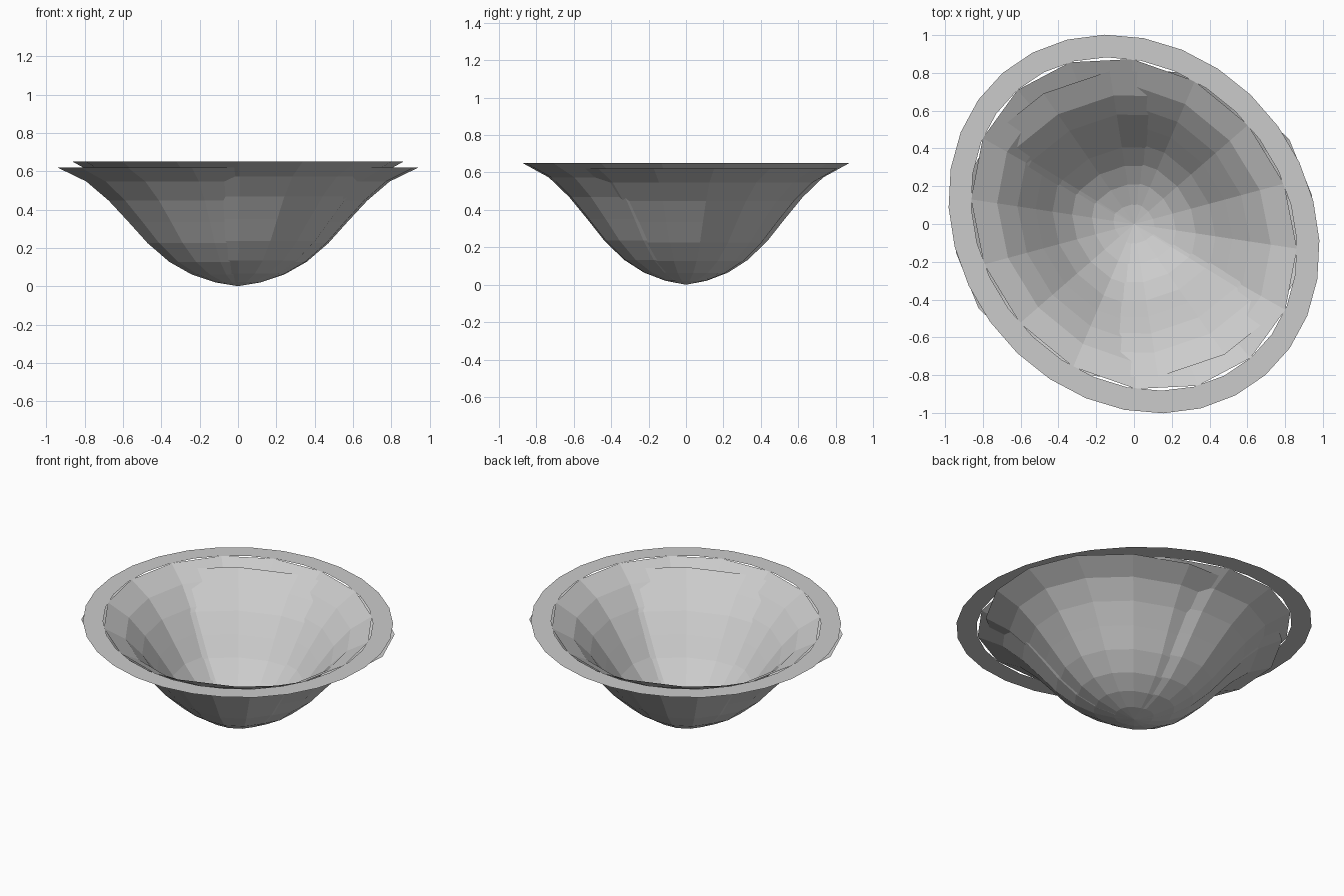
import bpy
import bmesh
import math

cube = bpy.data.objects.get("Cube")
if cube:
    bpy.data.objects.remove(cube, do_unlink=True)

grey = bpy.data.materials.new("plain grey")
grey.use_nodes = True
grey.diffuse_color = (0.6, 0.6, 0.6, 1)
grey.node_tree.nodes["Principled BSDF"].inputs["Base Color"].default_value = (0.6, 0.6, 0.6, 1)

# Bowl section as (share of radius, share of height)
PROFILE = [(0.126, 0.032), (0.258, 0.1), (0.38, 0.205), (0.5, 0.362),
           (0.605, 0.54), (0.715, 0.72), (0.84, 0.882), (1, 1)]


def ellipse(bm, major, minor, z, sides, turn):
    """Loop of vertices on an ellipse whose long axis is turned about z."""
    c, s = math.cos(turn), math.sin(turn)
    loop = []
    for i in range(sides):
        t = math.tau * i / sides
        x, y = major * math.cos(t), minor * math.sin(t)
        loop.append(bm.verts.new((x * c - y * s, x * s + y * c, z)))
    return loop


def bridge(bm, inner, outer):
    n = len(inner)
    for i in range(n):
        j = (i + 1) % n
        bm.faces.new((inner[i], outer[i], outer[j], inner[j]))


def finish(bm, name):
    mesh = bpy.data.meshes.new(name)
    bm.to_mesh(mesh)
    bm.free()
    mesh.materials.append(grey)
    obj = bpy.data.objects.new(name, mesh)
    bpy.context.collection.objects.link(obj)
    return obj


def bowl(name, major, minor, height, turn, sides=16):
    bm = bmesh.new()
    loops = [ellipse(bm, major * r, minor * r, height * z, sides, turn)
             for r, z in PROFILE]
    pole = bm.verts.new((0, 0, 0))
    for i in range(sides):
        bm.faces.new((pole, loops[0][i], loops[0][(i + 1) % sides]))
    for a, b in zip(loops, loops[1:]):
        bridge(bm, a, b)
    return finish(bm, name)


# Two thin oval shells crossing each other
tilt = math.radians(-49)
bowl("inner_bowl", 0.94, 0.8, 0.65, tilt)
bowl("outer_bowl", 0.955, 0.82, 0.62, math.radians(9))

# Flat rim sheet around the opening
bm = bmesh.new()
hole = ellipse(bm, 0.94, 0.8, 0.65, 30, tilt)
edge = ellipse(bm, 1.06, 0.92, 0.65, 30, tilt)
bridge(bm, hole, edge)
finish(bm, "rim")
